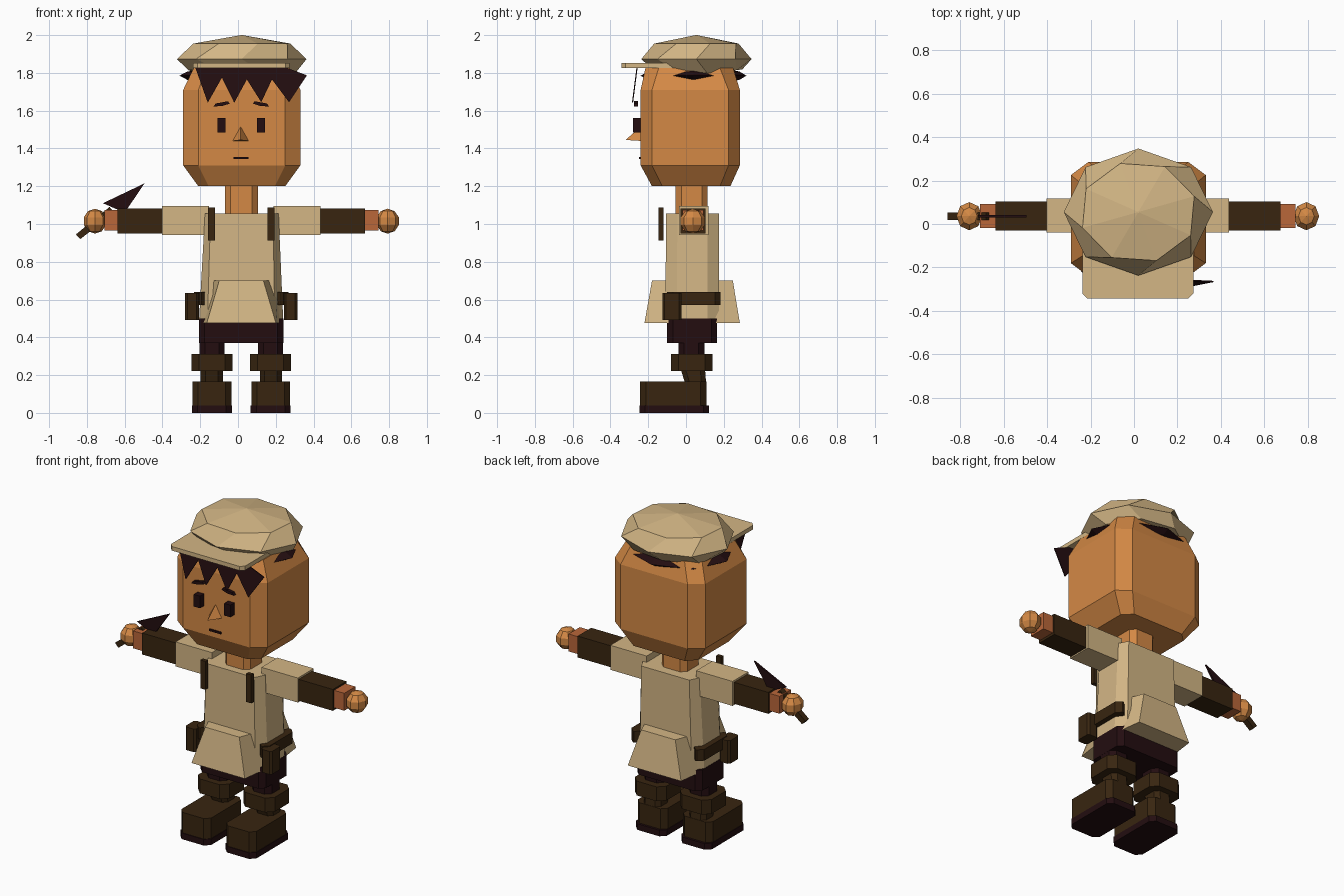
import bpy, bmesh, math
from mathutils import Matrix

if "Cube" in bpy.data.objects:
    bpy.data.objects.remove(bpy.data.objects["Cube"])

CX, CY = 0.0175, 0.03  # body centre line


def material(name, rgb):
    m = bpy.data.materials.new(name)
    lin = [((c / 255 + 0.055) / 1.055) ** 2.4 if c > 10 else c / 255 / 12.92 for c in rgb]
    m.diffuse_color = (*lin, 1)
    m.use_nodes = True
    m.node_tree.nodes["Principled BSDF"].inputs["Base Color"].default_value = m.diffuse_color
    return m


SKIN = material("skin", (212, 137, 69))
WRIST = material("wrist_skin", (186, 103, 58))
CLOTH = material("tan_cloth", (211, 182, 133))
LEATHER = material("brown_leather", (56, 37, 16))
DARK = material("dark_maroon", (35, 13, 16))


def finish(name, bm, mat):
    bmesh.ops.recalc_face_normals(bm, faces=bm.faces)
    me = bpy.data.meshes.new(name)
    bm.to_mesh(me)
    bm.free()
    me.materials.append(mat)
    ob = bpy.data.objects.new(name, me)
    bpy.context.collection.objects.link(ob)
    return ob


def loft(name, rings, mat):
    """Skin a stack of equal-length rings and cap both ends."""
    bm = bmesh.new()
    vs = [[bm.verts.new(p) for p in r] for r in rings]
    n = len(vs[0])
    for a, b in zip(vs, vs[1:]):
        for i in range(n):
            j = (i + 1) % n
            bm.faces.new((a[i], a[j], b[j], b[i]))
    bm.faces.new(vs[0])
    bm.faces.new(vs[-1])
    return finish(name, bm, mat)


def octagon(x0, x1, y0, y1, c, z, d=None):
    """Rectangle with cut corners at height z."""
    d = c if d is None else d
    return [(x0 + c, y0, z), (x1 - c, y0, z), (x1, y0 + d, z), (x1, y1 - d, z),
            (x1 - c, y1, z), (x0 + c, y1, z), (x0, y1 - d, z), (x0, y0 + d, z)]


def box(name, x, y, z, mat):
    rect = lambda h: [(x[0], y[0], h), (x[1], y[0], h), (x[1], y[1], h), (x[0], y[1], h)]
    return loft(name, [rect(z[0]), rect(z[1])], mat)


def plate(name, pts, y, t, mat):
    """Flat xz outline with thickness t; y is a function of height."""
    return loft(name, [[(px, y(pz) - t / 2, pz) for px, pz in pts],
                       [(px, y(pz) + t / 2, pz) for px, pz in pts]], mat)


def ball(name, loc, size, seg, rings, mat):
    bm = bmesh.new()
    bmesh.ops.create_uvsphere(bm, u_segments=seg, v_segments=rings, radius=1,
                              matrix=Matrix.Translation(loc) @ Matrix.Diagonal((*size, 1)))
    return finish(name, bm, mat)


def span(s, a, b):
    """Mirrored x interval, measured outward from the centre line."""
    return sorted((CX + s * a, CX + s * b))


# Head and neck
loft("head", [octagon(-0.21, 0.25, -0.18, 0.235, 0.055, 1.2),
              octagon(-0.29, 0.33, -0.24, 0.285, 0.08, 1.31, 0.06),
              octagon(-0.29, 0.33, -0.24, 0.285, 0.08, 1.71, 0.06),
              octagon(-0.235, 0.275, -0.215, 0.25, 0.07, 1.825)], SKIN)
loft("neck", [octagon(-0.07, 0.105, -0.055, 0.115, 0.03, z) for z in (1.03, 1.22)], SKIN)

# Face
bm = bmesh.new()
nose = [bm.verts.new(p) for p in ((-0.028, -0.24, 1.44), (0.056, -0.24, 1.44),
                                  (0.014, -0.24, 1.515), (0.014, -0.32, 1.445))]
for f in ((0, 1, 2), (0, 1, 3), (1, 2, 3), (2, 0, 3)):
    bm.faces.new([nose[i] for i in f])
finish("nose", bm, SKIN)
box("mouth", (-0.025, 0.055), (-0.248, -0.239), (1.343, 1.355), DARK)
for s, side in ((-1, "left"), (1, "right")):
    box(side + "_eye", span(s, 0.083, 0.126), (-0.28, -0.238), (1.485, 1.56), DARK)
    brow = [(0.062, 1.637), (0.1, 1.625), (0.147, 1.622), (0.135, 1.638), (0.07, 1.65)]
    plate(side + "_brow", [(CX + s * a, z) for a, z in brow], lambda z: -0.265, 0.02, DARK)

# Hair: fringe in front, flat cap poking out of the head behind
fringe = [(-0.225, 1.825), (-0.16, 1.642), (-0.085, 1.775), (-0.02, 1.642), (0.047, 1.765),
          (0.123, 1.645), (0.18, 1.765), (0.27, 1.645), (0.365, 1.787), (0.25, 1.83)]
plate("hair_fringe", fringe, lambda z: -0.26 - (1.82 - z) * 0.13, 0.006, DARK)
ball("hair_cap", (CX, 0.04, 1.785), (0.328, 0.28, 0.045), 8, 6, DARK)


# Cap: faceted dome plus brim
def hat_ring(rx, ry, z, turn=0.0, dip=0.0):
    pts = []
    for i in range(8):
        a = math.tau * (i + turn) / 8
        drop = dip * max(0, 1 - abs(math.sin(a) - 0.3)) if dip else 0
        pts.append((0.02 + rx * math.cos(a), 0.055 + ry * math.sin(a), z - drop))
    return pts


loft("cap_dome", [hat_ring(0.29, 0.25, 1.83, 0.3, 0.035),
                  hat_ring(0.343, 0.292, 1.873),
                  hat_ring(0.27, 0.235, 1.955, 0.4),
                  hat_ring(0.004, 0.004, 2.0, 0.4)], CLOTH)
loft("cap_brim", [octagon(-0.237, 0.273, -0.342, -0.05, 0.022, z) for z in (1.827, 1.853)], CLOTH)


# Tunic body and flared hexagonal skirt
def hexagon(front, side, y0, y1, z):
    return [(CX - front, y0, z), (CX + front, y0, z), (CX + side, CY, z),
            (CX + front, y1, z), (CX - front, y1, z), (CX - side, CY, z)]


loft("tunic_body", [octagon(-0.207, 0.24, -0.11, 0.175, 0.045, 0.475, 0.06),
                    octagon(-0.175, 0.215, -0.105, 0.175, 0.03, 1.055, 0.06)], CLOTH)
loft("tunic_skirt", [hexagon(0.183, 0.217, -0.22, 0.285, 0.475),
                     hexagon(0.117, 0.2, -0.18, 0.248, 0.70)], CLOTH)

# Shorts
loft("shorts", [octagon(-0.207, 0.24, -0.1, 0.165, 0.03, z) for z in (0.37, 0.50)], DARK)

for s, side in ((-1, "left"), (1, "right")):
    # Arm
    box(side + "_sleeve", span(s, 0.17, 0.42), (-0.038, 0.118), (0.942, 1.094), CLOTH)
    box(side + "_forearm", span(s, 0.41, 0.655), (-0.03, 0.103), (0.95, 1.083), LEATHER)
    box(side + "_wrist", span(s, 0.65, 0.725), (-0.018, 0.092), (0.965, 1.073), WRIST)
    ball(side + "_hand", (CX + s * 0.775, 0.036, 1.015), (0.062, 0.068, 0.066), 8, 5, SKIN)
    # Shoulder strap, belt band and pouch
    box(side + "_strap", span(s, 0.14, 0.175), (-0.145, -0.12), (0.912, 1.088), LEATHER)
    (x0, x1) = span(s, 0.18, 0.25)
    loft(side + "_belt", [octagon(x0, x1, -0.1, 0.183, 0.03, z) for z in (0.57, 0.64)], LEATHER)
    (x0, x1) = span(s, 0.225, 0.297)
    loft(side + "_pouch", [octagon(x0, x1, -0.125, -0.025, 0.012, z) for z in (0.492, 0.635)], LEATHER)
    # Leg
    (x0, x1) = span(s, 0.088, 0.222)
    loft(side + "_thigh", [octagon(x0, x1, -0.04, 0.097, 0.03, z) for z in (0.29, 0.40)], DARK)
    (x0, x1) = span(s, 0.047, 0.263)
    loft(side + "_knee_cuff", [octagon(x0, x1, -0.08, 0.14, 0.04, z) for z in (0.223, 0.312)], LEATHER)
    (x0, x1) = span(s, 0.098, 0.215)
    loft(side + "_shin", [octagon(x0, x1, 0.0, 0.108, 0.025, 0.14),
                          octagon(x0, x1, -0.03, 0.1, 0.025, 0.24)], LEATHER)
    # Boot and sole
    (x0, x1) = span(s, 0.053, 0.258)
    loft(side + "_boot", [octagon(x0, x1, -0.243, 0.108, 0.03, z) for z in (0.035, 0.165)], LEATHER)
    (x0, x1) = span(s, 0.05, 0.261)
    loft(side + "_sole", [octagon(x0, x1, -0.247, 0.122, 0.03, z) for z in (0.0, 0.038)], DARK)

# Hand axe
plate("axe_handle", [(-0.858, 0.945), (-0.835, 0.92), (-0.655, 1.06), (-0.68, 1.09)],
      lambda z: 0.036, 0.036, LEATHER)
plate("axe_blade", [(-0.715, 1.11), (-0.60, 1.06), (-0.495, 1.215)], lambda z: 0.036, 0.012, DARK)
